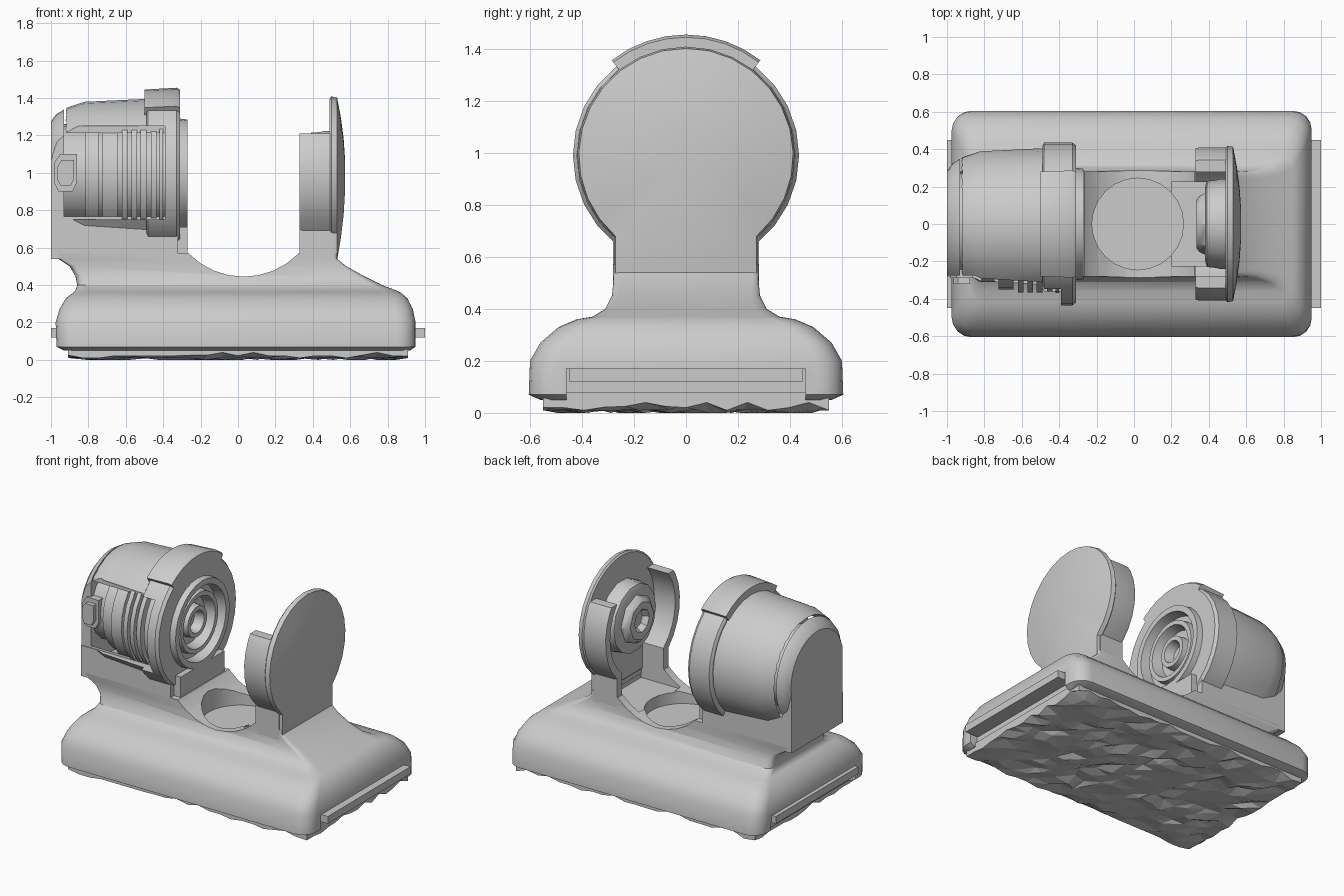
import bpy, bmesh, random
from math import sin, cos, pi, acos, radians

if "Cube" in bpy.data.objects:
    bpy.data.objects.remove(bpy.data.objects["Cube"])

random.seed(4)
CZ = 0.99          # height of the housing axis


def finish(name, bm, angle=30):
    bmesh.ops.recalc_face_normals(bm, faces=bm.faces)
    me = bpy.data.meshes.new(name)
    bm.to_mesh(me)
    bm.free()
    ob = bpy.data.objects.new(name, me)
    bpy.context.collection.objects.link(ob)
    smooth(ob, angle)
    return ob


def smooth(ob, angle=30):
    bpy.ops.object.select_all(action='DESELECT')
    ob.select_set(True)
    bpy.context.view_layer.objects.active = ob
    bpy.ops.object.shade_smooth_by_angle(angle=radians(angle))


def loft(name, rings, angle=30):
    """Bridge rings of points and cap both ends."""
    bm = bmesh.new()
    vs = [[bm.verts.new(p) for p in r] for r in rings]
    n = len(vs[0])
    for a, b in zip(vs, vs[1:]):
        for i in range(n):
            bm.faces.new((a[i], a[(i + 1) % n], b[(i + 1) % n], b[i]))
    bm.faces.new(vs[0])
    bm.faces.new(vs[-1])
    return finish(name, bm, angle)


def box(name, lo, hi):
    ring = lambda z: [(lo[0], lo[1], z), (hi[0], lo[1], z), (hi[0], hi[1], z), (lo[0], hi[1], z)]
    return loft(name, [ring(lo[2]), ring(hi[2])])


def lathe_x(name, prof, n=28, cz=CZ):
    """Turned part about the x axis, from (x, radius) pairs."""
    return loft(name, [[(x, r * cos(2 * pi * i / n), cz + r * sin(2 * pi * i / n))
                        for i in range(n)] for x, r in prof])


def cut(ob, *cutters):
    for c in cutters:
        m = ob.modifiers.new("cut", 'BOOLEAN')
        m.operation, m.solver, m.object = 'DIFFERENCE', 'EXACT', c
        bpy.ops.object.select_all(action='DESELECT')
        ob.select_set(True)
        bpy.context.view_layer.objects.active = ob
        bpy.ops.object.modifier_apply(modifier=m.name)
    smooth(ob)


def discard(*obs):
    for o in obs:
        bpy.data.objects.remove(o, do_unlink=True)


def keyhole(x, r, neck=0.28, bottom=0.54, s=1.0, n=22):
    """Disc standing on a straight neck, in the yz plane."""
    t = acos(min(0.99, neck / r))
    pts = [(r * cos(a), r * sin(a)) for a in
           [-t + (pi + 2 * t) * i / n for i in range(n + 1)]]
    pts += [(-neck, bottom - CZ), (neck, bottom - CZ)]
    return [(x, y * s, CZ + z * s) for y, z in pts]


def rounded_rect(z, x0, x1, hy, r, k=4):
    pts = []
    for cx, cy, a0 in ((x1 - r, hy - r, 0), (x0 + r, hy - r, 90),
                       (x0 + r, -hy + r, 180), (x1 - r, -hy + r, 270)):
        for i in range(k + 1):
            a = radians(a0 + 90 * i / k)
            pts.append((cx + r * cos(a), cy + r * sin(a), z))
    return pts


# Base body: wide rounded foot that narrows into the neck
base = loft("base_body", [rounded_rect(*l) for l in (
    (0.05, -0.93, 0.92, 0.56, 0.08), (0.07, -0.97, 0.95, 0.605, 0.10),
    (0.20, -0.975, 0.95, 0.60, 0.10), (0.27, -0.955, 0.935, 0.56, 0.10),
    (0.33, -0.92, 0.905, 0.49, 0.09), (0.36, -0.88, 0.87, 0.42, 0.08),
    (0.37, -0.87, 0.85, 0.36, 0.06), (0.40, -0.86, 0.77, 0.31, 0.05),
    (0.45, -0.87, 0.67, 0.285, 0.04), (0.50, -0.90, 0.58, 0.28, 0.03),
    (0.54, -0.96, 0.53, 0.28, 0.02), (0.57, -0.99, 0.53, 0.28, 0.02))], 35)
n = 32
saddle = loft("saddle_cutter", [[(0.03 + 0.41 * cos(2 * pi * i / n), y, 0.855 + 0.41 * sin(2 * pi * i / n))
                                 for i in range(n)] for y in (-0.5, 0.5)])
well = loft("well_cutter", [[(0.02 + 0.245 * cos(2 * pi * i / 24), 0.245 * sin(2 * pi * i / 24), z)
                             for i in range(24)] for z in (0.39, 0.8)])
trough = box("trough_cutter", (0.2, -0.225, 0.47), (0.5, 0.225, 0.8))
slots = [box("slot_cutter", (min(a, b), -0.46, 0.0), (max(a, b), 0.46, 0.17))
         for a, b in ((0.9, 1.1), (-0.92, -1.1))]
cut(base, saddle, well, trough, *slots)
discard(saddle, well, trough, *slots)

# End strips in the base slots
box("end_strip_right", (0.90, -0.45, 0.12), (1.0, 0.45, 0.17))
box("end_strip_left", (-1.0, -0.45, 0.12), (-0.91, 0.45, 0.17))

# Rough underside pad
bm = bmesh.new()
bmesh.ops.create_grid(bm, x_segments=22, y_segments=14, size=1)
bmesh.ops.triangulate(bm, faces=bm.faces)
border = [e for e in bm.edges if e.is_boundary]
rim = {v for e in border for v in e.verts}
for v in bm.verts:
    j = 0 if v in rim else 0.025
    v.co.x = v.co.x * 0.91 + random.uniform(-j, j)
    v.co.y = v.co.y * 0.55 + random.uniform(-j, j)
    v.co.z = random.choice((0.0, 0.01, 0.012, 0.015, 0.03)) + (0.01 if v in rim else 0)
side = bmesh.ops.extrude_edge_only(bm, edges=border)["geom"]
for v in side:
    if isinstance(v, bmesh.types.BMVert):
        v.co.z = 0.08
bmesh.ops.holes_fill(bm, edges=[e for e in bm.edges if e.is_boundary], sides=0)
finish("rough_pad", bm, 5)

# Main housing on the left, hollow, with an open front window
housing = loft("housing", [keyhole(*p) for p in (
    (-1.0, 0.285), (-0.97, 0.325), (-0.91, 0.36), (-0.82, 0.39), (-0.5, 0.405), (-0.32, 0.405))])
collar = lathe_x("collar", [(-0.49, 0.42), (-0.48, 0.435), (-0.33, 0.435), (-0.31, 0.42)])
cavity = lathe_x("cavity_cutter", [(-0.93, 0.355), (-0.2, 0.355)])
window = box("window_cutter", (-1.2, -0.8, 0.75), (-0.39, -0.275, 1.25))
cut(housing, cavity, window)
cut(collar, cavity, window)
discard(cavity, window)

# Raised band over the top of the collar
band = []
for i in range(9):
    a = radians(52 + 76 * i / 8)
    band.append([(x, r * cos(a), CZ + r * sin(a)) for x, r in
                 ((-0.50, 0.38), (-0.50, 0.455), (-0.33, 0.465), (-0.31, 0.455), (-0.31, 0.38))])
loft("collar_band", band)

# Winding stack seen through the window
lathe_x("core", [(-0.93, 0.27), (-0.38, 0.27)], 20)
for x, w, r in ((-0.78, 0.07, 0.31), (-0.685, 0.08, 0.35), (-0.605, 0.03, 0.365),
                (-0.555, 0.03, 0.365), (-0.505, 0.03, 0.365), (-0.45, 0.03, 0.36), (-0.41, 0.02, 0.37)):
    lathe_x("winding_ring", [(x - w / 2, r), (x + w / 2, r)])

# Bevelled latch at the rear of the window
for y, s in ((-0.27, 1.0), (-0.30, 0.7)):
    loft("rear_latch", [[(-0.92 + s * dx, yy, 1.0 + s * dz) for dx, dz in
                         ((-0.065, -0.05), (-0.04, -0.1), (0.035, -0.1), (0.06, -0.05),
                          (0.06, 0.1), (-0.03, 0.1), (-0.065, 0.05))] for yy in (y - 0.02, y + 0.15)])

# Stepped concentric front face
lathe_x("front_rings", [(-0.385, 0.405), (-0.31, 0.42), (-0.31, 0.30), (-0.27, 0.295), (-0.27, 0.255),
                        (-0.34, 0.245), (-0.34, 0.21), (-0.295, 0.205), (-0.295, 0.175), (-0.365, 0.16),
                        (-0.365, 0.11), (-0.31, 0.105), (-0.31, 0.075), (-0.375, 0.06)])
box("front_bracket", (-0.34, -0.24, 0.52), (-0.27, 0.24, 0.71))

# Domed end disc on the right
loft("end_disc", [keyhole(x, 0.425, bottom=0.52, s=s) for x, s in
                  ((0.49, 0.96), (0.50, 0.985), (0.53, 0.97), (0.55, 0.72), (0.565, 0.45), (0.572, 0.2))])

# Rim wall around the lower part of the disc
rim_wall = loft("disc_rim_wall", [keyhole(x, r, bottom=0.5) for x, r in
                                  ((0.33, 0.405), (0.35, 0.41), (0.51, 0.41))])
inner = loft("inner_cutter", [keyhole(x, 0.355, 0.225, 0.4) for x in (0.2, 0.495)])
top = box("top_cutter", (0.2, -1, 1.21), (0.8, 1, 2))
cut(rim_wall, inner, top)
discard(inner, top)

# Hub with a hexagonal socket
lathe_x("hub_base", [(0.5, 0.24), (0.46, 0.24), (0.44, 0.235), (0.39, 0.23), (0.38, 0.20)], 14)
lathe_x("hub_socket", [(0.39, 0.17), (0.35, 0.15), (0.335, 0.13), (0.335, 0.08), (0.375, 0.06)], 8)
